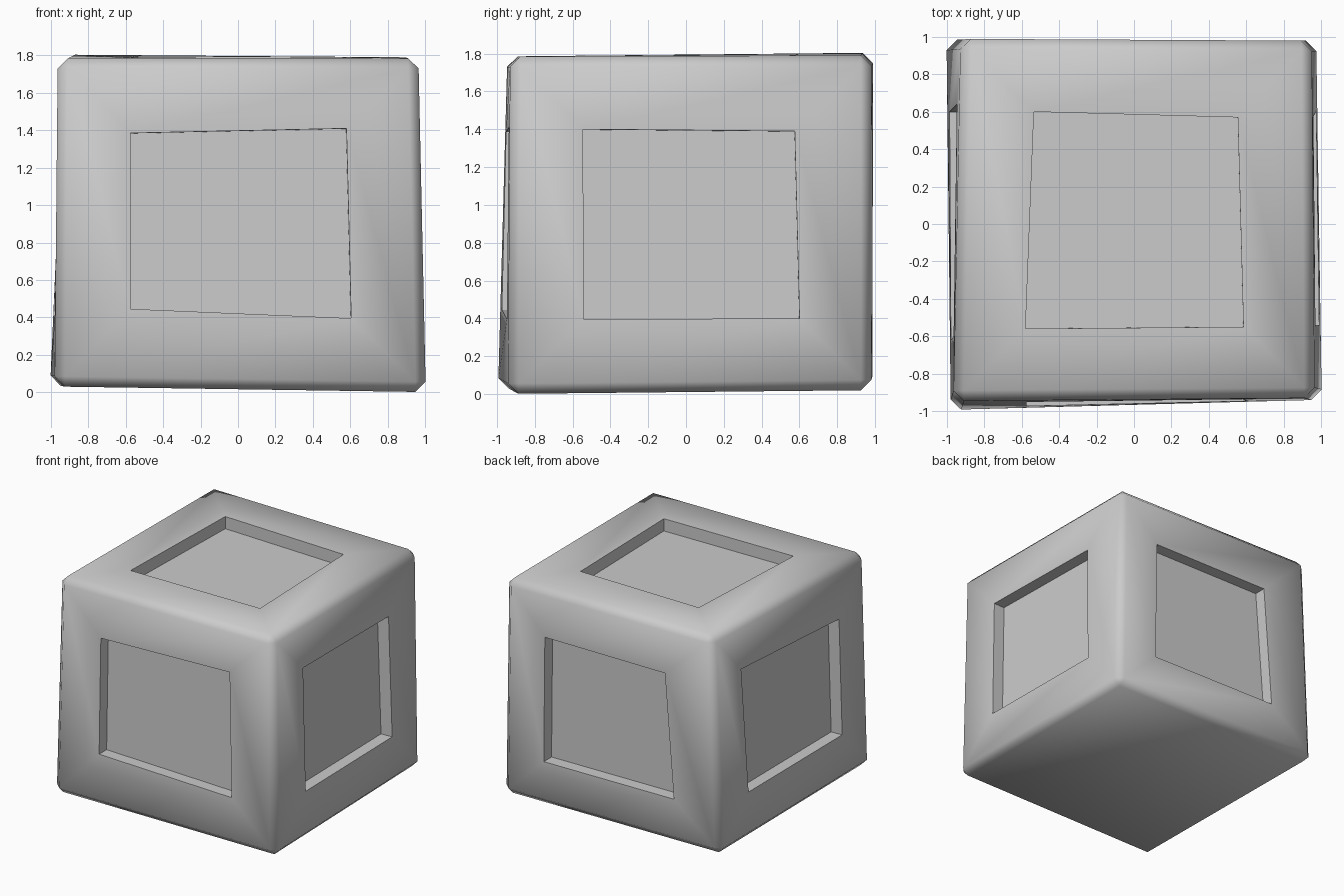
import bpy, bmesh
from mathutils import Vector, Matrix

if "Cube" in bpy.data.objects:
    bpy.data.objects.remove(bpy.data.objects["Cube"])

BEVEL = 0.055
DEPTH = 0.10

# Skewed block corners: bottom ring, then top ring (front-left, front-right, back-right, back-left)
corners = [(-0.98, -0.995, 0.03), (1.005, -0.94, 0.0), (0.975, 0.98, 0.02), (-1.005, 0.985, 0.035),
           (-0.965, -0.945, 1.785), (0.965, -0.93, 1.785), (0.95, 0.98, 1.79), (-0.925, 0.99, 1.805)]
quads = [(3, 2, 1, 0), (4, 5, 6, 7), (0, 1, 5, 4), (1, 2, 6, 5), (2, 3, 7, 6), (3, 0, 4, 7)]

# Recess outlines: (depth axis, side) -> corners on the two remaining axes
panels = {
    (1, -1): [(-0.575, 1.385), (0.58, 1.41), (0.605, 0.395), (-0.575, 0.445)],   # front
    (0, 1): [(-0.545, 1.40), (0.575, 1.39), (0.60, 0.40), (-0.54, 0.395)],       # right
    (1, 1): [(0.59, 1.40), (-0.50, 1.40), (-0.58, 0.39), (0.60, 0.38)],          # back
    (0, -1): [(0.64, 1.42), (-0.60, 1.36), (-0.62, 0.41), (0.60, 0.41)],         # left
    (2, 1): [(-0.535, 0.60), (0.555, 0.57), (0.585, -0.55), (-0.58, -0.56)],     # top
}


def surface(face, axis, u, v):
    """Twisted-plane fit through the four corners of a face."""
    pts = [p.co.copy() for p in face.verts]
    rows = Matrix([(1, p[u], p[v], p[u] * p[v]) for p in pts])
    k = rows.inverted() @ Vector([p[axis] for p in pts])
    return lambda a, b: k.dot(Vector((1, a, b, a * b)))


# Block with chamfered edges
bm = bmesh.new()
verts = [bm.verts.new(c) for c in corners]
for q in quads:
    bm.faces.new([verts[i] for i in q])
bmesh.ops.bevel(bm, geom=bm.edges[:], offset=BEVEL, segments=1, affect='EDGES')
bm.normal_update()

# Recessed panels
for (axis, side), outline in panels.items():
    face = max(bm.faces, key=lambda f: f.normal[axis] * side * f.calc_area())
    u, v = [i for i in range(3) if i != axis]
    depth_at = surface(face, axis, u, v)
    inward = -face.normal.copy()
    bmesh.ops.inset_individual(bm, faces=[face], thickness=0.35)
    for vert in face.verts:
        a, b = min(outline, key=lambda p: (p[0] - vert.co[u]) ** 2 + (p[1] - vert.co[v]) ** 2)
        vert.co[u], vert.co[v], vert.co[axis] = a, b, depth_at(a, b)
    inner = bmesh.ops.extrude_discrete_faces(bm, faces=[face])['faces'][0]
    bmesh.ops.translate(bm, verts=inner.verts[:], vec=inward * DEPTH)

bmesh.ops.recalc_face_normals(bm, faces=bm.faces[:])
mesh = bpy.data.meshes.new("block")
bm.to_mesh(mesh)
bm.free()
block = bpy.data.objects.new("block", mesh)
bpy.context.collection.objects.link(block)

grey = bpy.data.materials.new("light grey")
grey.diffuse_color = (0.6, 0.6, 0.6, 1)
grey.use_nodes = True
grey.node_tree.nodes["Principled BSDF"].inputs["Base Color"].default_value = grey.diffuse_color
mesh.materials.append(grey)

bpy.context.view_layer.objects.active = block
block.select_set(True)
bpy.ops.object.shade_smooth_by_angle(angle=1.05)
